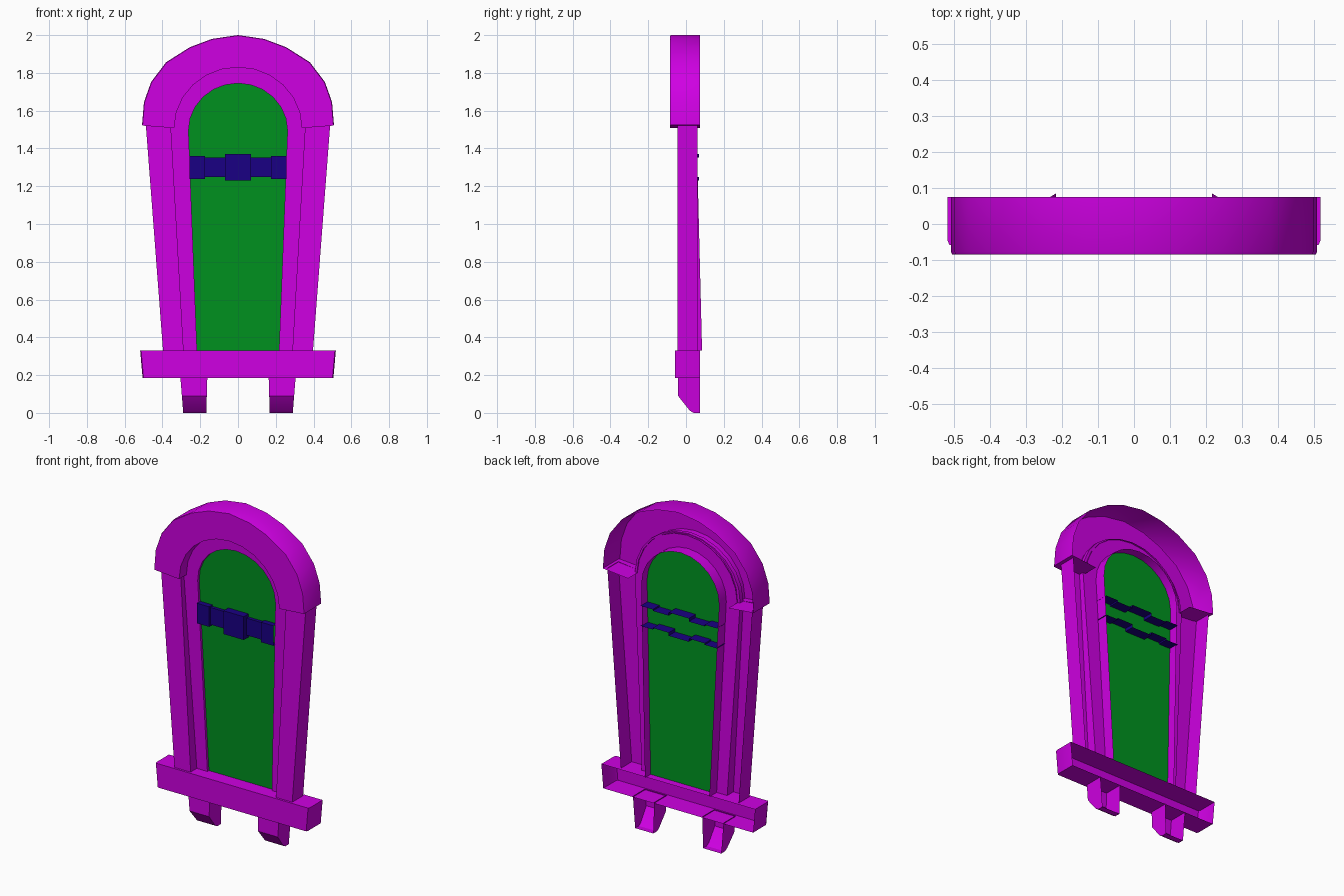
import bpy, bmesh, math

cube = bpy.data.objects.get("Cube")
if cube:
    bpy.data.objects.remove(cube)


def material(name, color):
    m = bpy.data.materials.new(name)
    m.use_nodes = True
    m.diffuse_color = (*color, 1)
    m.node_tree.nodes["Principled BSDF"].inputs["Base Color"].default_value = (*color, 1)
    return m


PURPLE = material("bright purple", (0.62, 0.0, 0.76))
GREEN = material("green", (0.0, 0.29, 0.014))
BLUE = material("dark blue", (0.01, 0.0, 0.23))


def shell(name, rows, mat, caps=()):
    """Skin neighbouring rows of points; caps are extra faces given by points."""
    bm = bmesh.new()
    grid = [[bm.verts.new(p) for p in row] for row in rows]
    for a, b in zip(grid, grid[1:]):
        for i in range(len(a) - 1):
            bm.faces.new((a[i], a[i + 1], b[i + 1], b[i]))
    for cap in caps:
        bm.faces.new([bm.verts.new(p) for p in cap])
    bmesh.ops.remove_doubles(bm, verts=bm.verts, dist=0.0001)
    bmesh.ops.recalc_face_normals(bm, faces=bm.faces)
    mesh = bpy.data.meshes.new(name)
    bm.to_mesh(mesh)
    bm.free()
    mesh.materials.append(mat)
    ob = bpy.data.objects.new(name, mesh)
    bpy.context.collection.objects.link(ob)
    bpy.ops.object.select_all(action="DESELECT")
    ob.select_set(True)
    bpy.context.view_layer.objects.active = ob
    bpy.ops.object.shade_smooth_by_angle(angle=math.radians(30))
    return ob


def arch(rx, rz, z, steps=12):
    return [(rx * math.cos(math.pi * i / steps), z + rz * math.sin(math.pi * i / steps))
            for i in range(steps + 1)]


def at(path, y):
    return [(x, y, z) for x, z in path]


SILL_TOP, SILL_BOTTOM, BACK = 0.33, 0.185, 0.075


def leaning(path, depth):
    """Place a path on the backward-leaning plane, a given depth before its back."""
    return [(x, 0.085 - 0.025 * (z - SILL_TOP) - depth, z) for x, z in path]


# Arched hood, open at the back, with closed lower ends
right_half = [(0.508, 1.524), (0.498, 1.645), (0.46, 1.752), (0.38, 1.857),
              (0.255, 1.936), (0.138, 1.98), (0, 2.0)]
outer = right_half + [(-x, z) for x, z in right_half[-2::-1]]
inner = arch(0.338, 0.322, 1.508)
hood = [at(outer, BACK), at(outer, -0.078), at([(x * 0.994, z - 0.003) for x, z in outer], -0.085),
        at(inner, -0.085), at(inner, -0.01)]
ends = [[hood[0][i], hood[1][i], hood[2][i], hood[3][i], (hood[3][i][0], BACK, hood[3][i][2])]
        for i in (0, -1)]
shell("hood", hood, PURPLE, ends)

# Inner frame around the pane, leaning backwards, with an open channel behind
rim = [(0.288, SILL_TOP)] + arch(0.355, 0.325, 1.51) + [(-0.288, SILL_TOP)]
jamb = [(0.217, SILL_TOP)] + arch(0.262, 0.25, 1.495) + [(-0.217, SILL_TOP)]
shell("inner_frame", [at(rim, -0.045), leaning(rim, 0.07), leaning(jamb, 0.07), leaning(jamb, 0)], PURPLE)

# Pane set just behind the front of the inner frame
shell("pane", [], GREEN, [leaning(jamb, 0.055)])

# Tapered side pillars
for side, label in ((1, "left"), (-1, "right")):
    edge = [(side * 0.397, SILL_TOP), (side * 0.488, 1.525)]
    fold = [(side * 0.288, SILL_TOP), (side * 0.355, 1.51)]
    shell(label + "_pillar", [at(edge, 0.06), at(edge, -0.045), at(fold, -0.045)], PURPLE)

# Sill: hollow box, open at the back
def sill_ring(x_top, x_bottom, y):
    return [(x_top, y, SILL_TOP), (-x_top, y, SILL_TOP), (-x_bottom, y, SILL_BOTTOM),
            (x_bottom, y, SILL_BOTTOM), (x_top, y, SILL_TOP)]


sill = [sill_ring(0.518, 0.505, BACK), sill_ring(0.518, 0.505, -0.045), sill_ring(0.513, 0.5, -0.058)]
shell("sill", sill, PURPLE, [sill[-1][:4]])

# Feet with a sloped lower front, open at the back
profile = [(-0.042, 0.19), (-0.042, 0.09), (0.02, 0.012), (0.04, 0.0), (BACK, 0.0)]
for side, label in ((1, "left"), (-1, "right")):
    walls = [[(side * (x + slope * z), y, z) for y, z in profile]
             for x, slope in ((0.168, -0.03), (0.29, 0.08))]
    sides = [w + [(w[0][0], BACK, w[0][2])] for w in walls]
    shell(label + "_foot", walls, PURPLE, sides)

# Stepped hollow clasp across the pane, open at ends and back: x, front y, half height
half = [(0.258, -0.028, 0.061), (0.175, -0.028, 0.061), (0.175, -0.015, 0.052),
        (0.068, -0.015, 0.052), (0.068, -0.042, 0.071), (0.0, -0.042, 0.071)]
stations = [(-x, y, h) for x, y, h in half] + half[-2::-1]
MID = 1.3
clasp = [[(x, 0.07, MID + h), (x, y, MID + h), (x, y, MID - h), (x, 0.07, MID - h)]
         for x, y, h in stations]
shell("clasp", clasp, BLUE)
